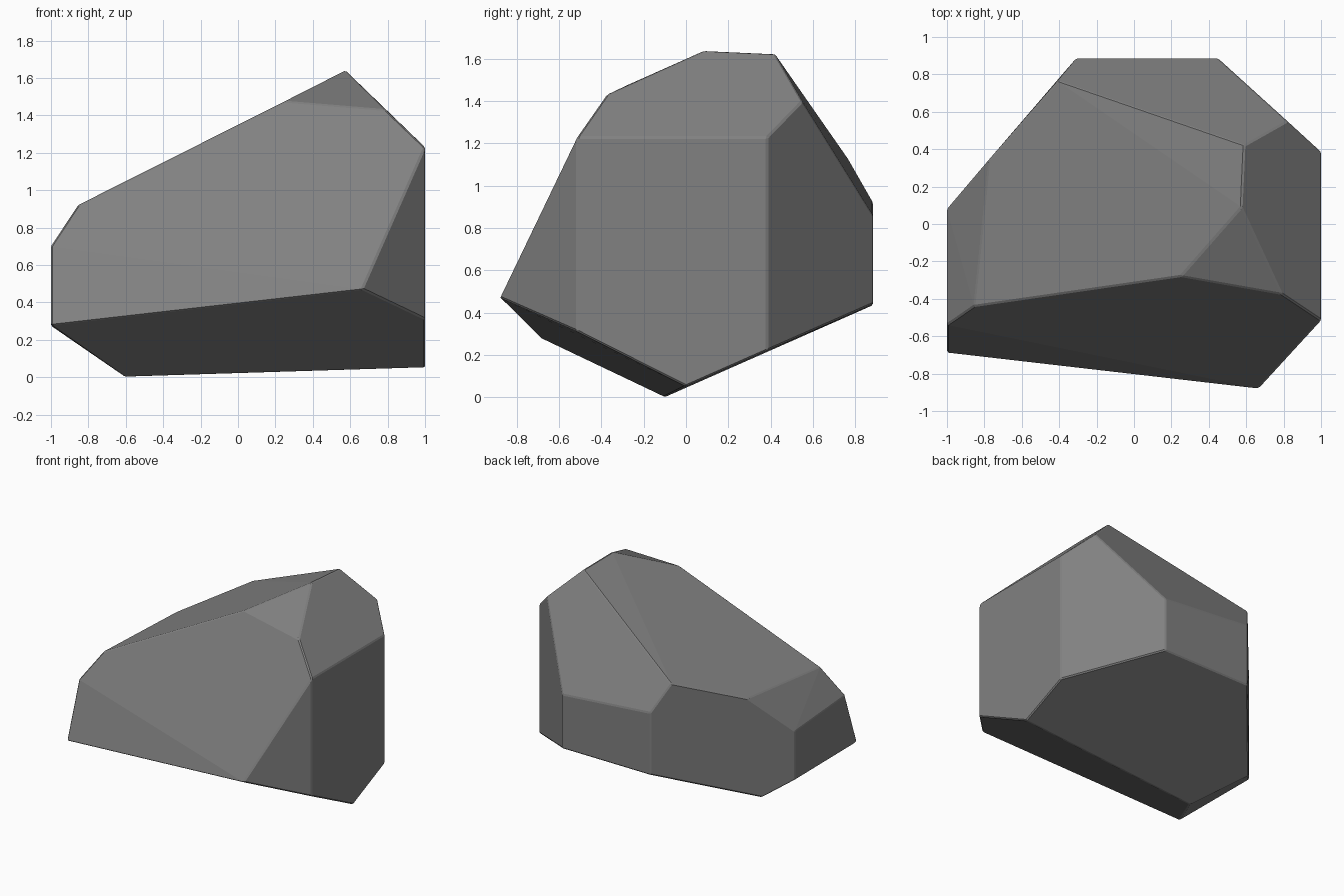
import bpy
import bmesh
import math

if "Cube" in bpy.data.objects:
    bpy.data.objects.remove(bpy.data.objects["Cube"])

# Corner points of the faceted boulder
corners = [
    # top facet and crest
    (-0.855, -0.44, 0.92), (0.25, -0.28, 1.475), (0.575, 0.09, 1.64),
    (0.59, 0.42, 1.625), (-0.41, 0.765, 1.13), (-0.775, 0.345, 0.95),
    # right shoulder
    (0.79, -0.375, 1.43), (0.82, 0.55, 1.40), (1, -0.515, 1.23), (1, 0.385, 1.23),
    # lower right side
    (1, -0.515, 0.31), (1, 0, 0.05), (1, 0.385, 0.22),
    # back wall
    (-0.31, 0.885, 0.92), (0.45, 0.885, 0.86), (0.45, 0.885, 0.44), (-0.31, 0.885, 0.435),
    # front lip
    (0.665, -0.88, 0.47), (-1, -0.688, 0.28),
    # left end and foot
    (-1, -0.54, 0.70), (-1, 0.08, 0.655), (-1, 0.08, 0.275),
    (-0.84, 0.265, 0.165), (-0.6, -0.1, 0.0),
]

# Boulder: convex hull with nearly flat triangles merged into facets
bm = bmesh.new()
for co in corners:
    bm.verts.new(co)
bmesh.ops.convex_hull(bm, input=bm.verts[:])
bmesh.ops.dissolve_limit(bm, angle_limit=math.radians(2.5),
                         verts=bm.verts[:], edges=bm.edges[:])
bmesh.ops.recalc_face_normals(bm, faces=bm.faces[:])
mesh = bpy.data.meshes.new("boulder")
bm.to_mesh(mesh)
bm.free()

boulder = bpy.data.objects.new("boulder", mesh)
bpy.context.collection.objects.link(boulder)

# Stone colour
stone = bpy.data.materials.new("grey stone")
stone.diffuse_color = (0.22, 0.22, 0.22, 1)
stone.use_nodes = True
stone.node_tree.nodes["Principled BSDF"].inputs["Base Color"].default_value = stone.diffuse_color
mesh.materials.append(stone)

# Slightly worn edges
bevel = boulder.modifiers.new("worn edges", 'BEVEL')
bevel.width = 0.008
bevel.segments = 1
bevel.limit_method = 'ANGLE'
bevel.angle_limit = math.radians(15)
